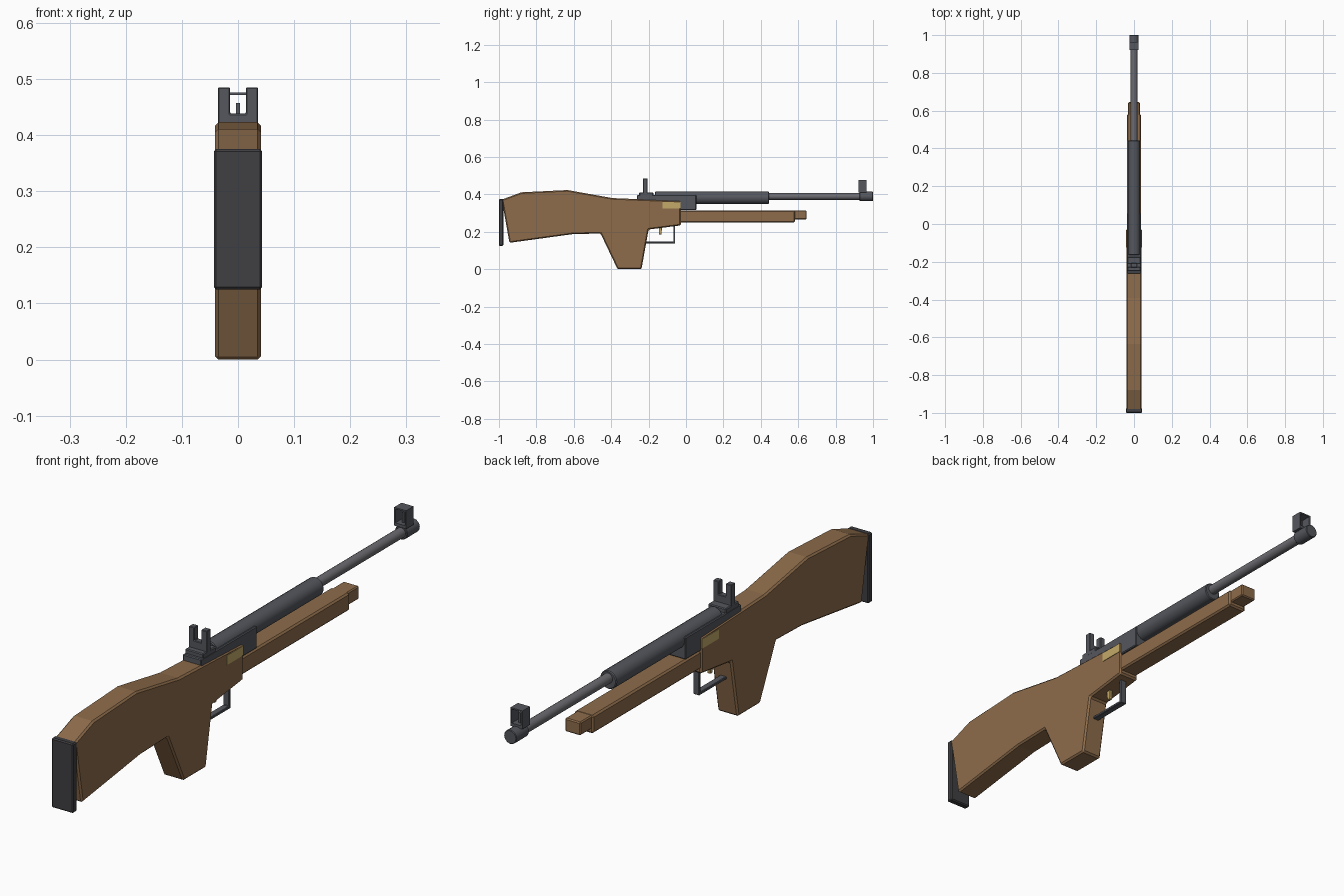
import bpy, bmesh, math
from mathutils import Matrix

if "Cube" in bpy.data.objects:
    bpy.data.objects.remove(bpy.data.objects["Cube"])


def material(name, rgb):
    m = bpy.data.materials.new(name)
    m.diffuse_color = (*rgb, 1)
    m.use_nodes = True
    m.node_tree.nodes["Principled BSDF"].inputs["Base Color"].default_value = m.diffuse_color
    return m


WOOD = material("wood", (0.27, 0.15, 0.07))
STEEL = material("dark_steel", (0.09, 0.095, 0.11))
BARREL = material("barrel_steel", (0.15, 0.15, 0.165))
RUBBER = material("rubber", (0.05, 0.05, 0.055))
BRASS = material("brass", (0.55, 0.40, 0.14))


def finish(bm, name, mat, bevel=0.0):
    bmesh.ops.recalc_face_normals(bm, faces=bm.faces)
    me = bpy.data.meshes.new(name)
    bm.to_mesh(me)
    bm.free()
    ob = bpy.data.objects.new(name, me)
    bpy.context.collection.objects.link(ob)
    me.materials.append(mat)
    if bevel:
        mod = ob.modifiers.new("bevel", 'BEVEL')
        mod.width = bevel
        mod.segments = 1
        mod.limit_method = 'ANGLE'
    return ob


def prism(name, pts, axis, lo, hi, mat, bevel=0.0):
    """Extrude a profile: (y, z) points along x, or (x, z) points along y."""
    bm = bmesh.new()
    place = (lambda a, b, d: (d, a, b)) if axis == 'x' else (lambda a, b, d: (a, d, b))
    face = bm.faces.new([bm.verts.new(place(a, b, lo)) for a, b in pts])
    new = bmesh.ops.extrude_face_region(bm, geom=[face])["geom"]
    shift = place(0, 0, hi - lo)
    bmesh.ops.translate(bm, vec=shift, verts=[v for v in new if isinstance(v, bmesh.types.BMVert)])
    return finish(bm, name, mat, bevel)


def box(name, half_x, y, z, mat, bevel=0.0):
    pts = [(y[0], z[0]), (y[1], z[0]), (y[1], z[1]), (y[0], z[1])]
    return prism(name, pts, 'x', -half_x, half_x, mat, bevel)


def tube(name, r, y, z, mat, bevel=0.0):
    bm = bmesh.new()
    bmesh.ops.create_cone(bm, cap_ends=True, segments=16, radius1=r, radius2=r, depth=y[1] - y[0],
                          matrix=Matrix.Translation((0, (y[0] + y[1]) / 2, z)) @ Matrix.Rotation(math.pi / 2, 4, 'X'))
    ob = finish(bm, name, mat, bevel)
    for p in ob.data.polygons:
        p.use_smooth = len(p.vertices) == 4
    ob.data.set_sharp_from_angle(angle=math.radians(40))
    return ob


# Stock with pistol grip
stock = [(-0.985, 0.372), (-0.88, 0.411), (-0.634, 0.423), (-0.393, 0.38), (-0.028, 0.365),
         (-0.028, 0.234), (-0.2, 0.212), (-0.238, 0.0), (-0.366, 0.0), (-0.457, 0.191),
         (-0.607, 0.187), (-0.944, 0.141)]
prism("stock", stock, 'x', -0.041, 0.041, WOOD, 0.006)
box("butt_pad", 0.043, (-1.0, -0.976), (0.125, 0.375), RUBBER, 0.004)

# Fore-end and its tip
box("fore_end", 0.037, (-0.04, 0.583), (0.25, 0.315), WOOD, 0.006)
box("fore_end_tip", 0.031, (0.57, 0.645), (0.266, 0.314), WOOD, 0.004)

# Receiver, barrel and muzzle
box("receiver", 0.037, (-0.262, 0.055), (0.316, 0.396), STEEL, 0.003)
tube("barrel_jacket", 0.033, (-0.165, 0.443), 0.382, STEEL, 0.003)
tube("barrel", 0.018, (0.42, 0.97), 0.389, BARREL)
tube("muzzle", 0.025, (0.927, 1.0), 0.389, STEEL, 0.002)

# Brass plates on both sides
for side, x in (("left", -0.043), ("right", 0.039)):
    prism(side + "_plate", [(-0.125, 0.325), (-0.029, 0.325), (-0.029, 0.359), (-0.125, 0.359)],
          'x', x, x + 0.004, BRASS)

# Rear sight: stepped base and notched leaf
box("rear_sight_base", 0.036, (-0.25, -0.175), (0.385, 0.411), STEEL, 0.003)
leaf = [(-0.036, 0.40), (0.036, 0.40), (0.036, 0.485), (0.014, 0.485),
        (0.014, 0.438), (-0.014, 0.438), (-0.014, 0.485), (-0.036, 0.485)]
prism("rear_sight_leaf", leaf, 'y', -0.229, -0.206, STEEL, 0.002)

# Front sight: open square hood around a post
box("front_sight_floor", 0.024, (0.922, 0.964), (0.41, 0.421), STEEL)
box("front_sight_roof", 0.024, (0.922, 0.964), (0.471, 0.476), STEEL)
for side, x in (("left", -0.024), ("right", 0.019)):
    prism("front_sight_" + side, [(0.922, 0.418), (0.964, 0.418), (0.964, 0.474), (0.922, 0.474)],
          'x', x, x + 0.005, STEEL)
box("front_sight_post", 0.004, (0.938, 0.948), (0.415, 0.457), STEEL)

# Trigger and guard
guard = [(-0.222, 0.137), (-0.058, 0.137), (-0.058, 0.24), (-0.068, 0.24), (-0.068, 0.147), (-0.222, 0.147)]
prism("trigger_guard", guard, 'x', -0.012, 0.012, STEEL, 0.002)
prism("trigger", [(-0.144, 0.186), (-0.131, 0.186), (-0.128, 0.23), (-0.146, 0.23)], 'x', -0.006, 0.006, BRASS, 0.001)
